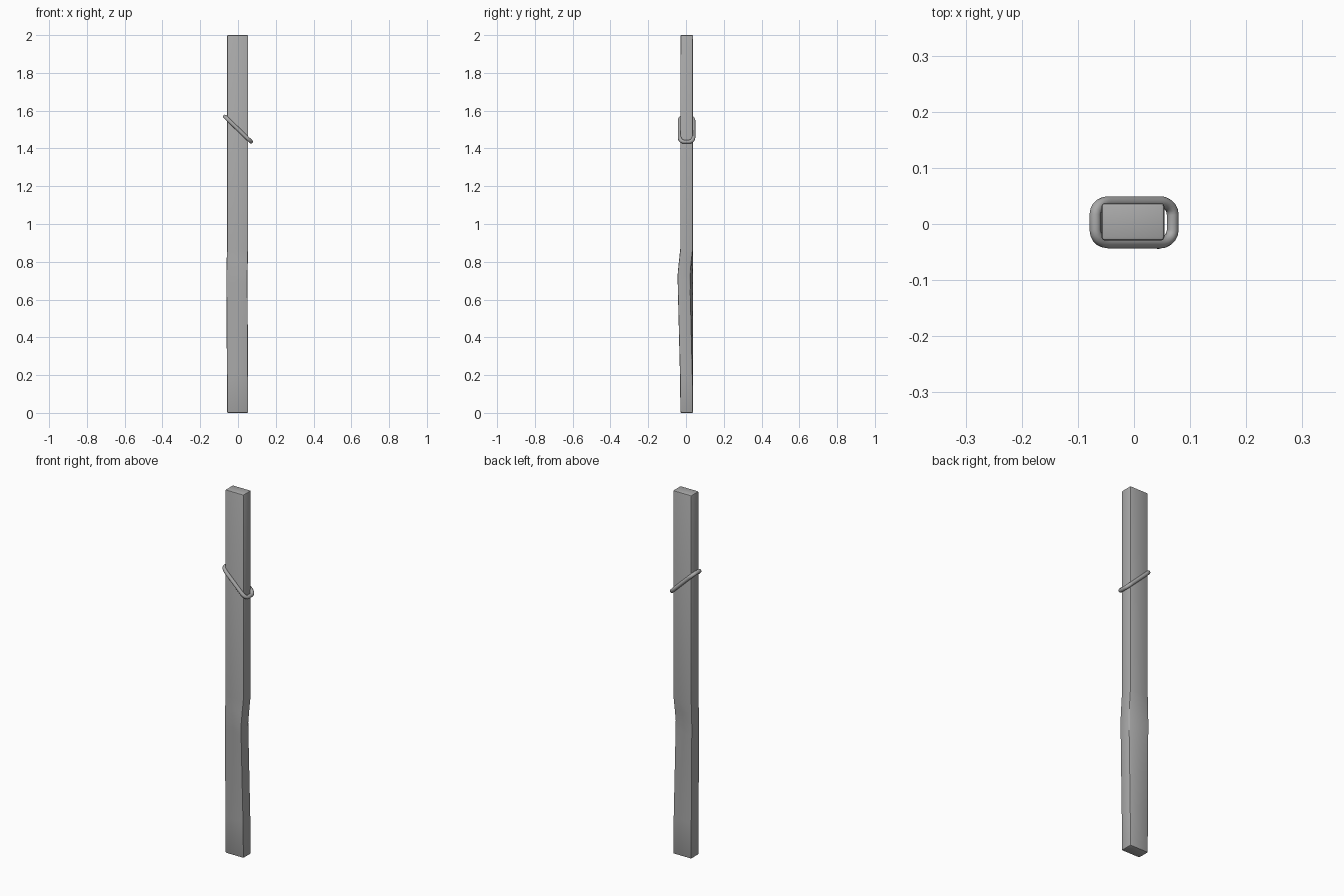
import bpy, bmesh, math

if "Cube" in bpy.data.objects:
    bpy.data.objects.remove(bpy.data.objects["Cube"])

grey = bpy.data.materials.new("mid_grey")
grey.diffuse_color = (0.4, 0.4, 0.4, 1)
grey.use_nodes = True
grey.node_tree.nodes["Principled BSDF"].inputs["Base Color"].default_value = grey.diffuse_color


def finish(obj, angle):
    obj.data.materials.append(grey)
    bpy.ops.object.select_all(action='DESELECT')
    obj.select_set(True)
    bpy.context.view_layer.objects.active = obj
    bpy.ops.object.shade_smooth_by_angle(angle=math.radians(angle))


def rounded_rect(cx, cy, hx, hy, r, steps):
    """Outline of a rounded rectangle, counter-clockwise."""
    pts = []
    for k, (sx, sy) in enumerate([(1, 1), (-1, 1), (-1, -1), (1, -1)]):
        for i in range(steps + 1):
            a = math.radians(90 * (k + i / steps))
            pts.append((cx + sx * (hx - r) + r * math.cos(a),
                        cy + sy * (hy - r) + r * math.sin(a)))
    return pts


# Post: beveled bar, its right side pushed forward at the kink
bm = bmesh.new()
bmesh.ops.create_cube(bm, size=1)
for v in bm.verts:
    v.co.x = v.co.x * 0.112 - 0.002
    v.co.y = v.co.y * 0.067 + 0.004
    v.co.z = v.co.z * 2 + 1
bmesh.ops.bevel(bm, geom=bm.edges[:], offset=0.006, segments=2,
                profile=0.5, affect='EDGES')
for z in (0.2, 0.35, 0.5, 0.62, 0.68, 0.73, 0.8, 0.87):
    bmesh.ops.bisect_plane(bm, geom=bm.verts[:] + bm.edges[:] + bm.faces[:],
                           plane_co=(0, 0, z), plane_no=(0, 0, 1))


def kink(z):
    t = (0.89 - z) / 0.17 if z > 0.72 else (z - 0.1) / 0.62
    t = max(0, min(1, t))
    return t * t * (3 - 2 * t) if z > 0.72 else t


for v in bm.verts:
    w = kink(v.co.z)
    side = max(0, min(1, (v.co.x + 0.058) / 0.112))
    v.co.y -= 0.016 * w * side
    v.co.x -= 0.004 * w
mesh = bpy.data.meshes.new("post")
bm.to_mesh(mesh)
bm.free()
post = bpy.data.objects.new("post", mesh)
bpy.context.collection.objects.link(post)
finish(post, 40)

# Loop: round cord following a tilted rounded rectangle around the post
curve = bpy.data.curves.new("loop_path", 'CURVE')
curve.dimensions = '3D'
curve.bevel_depth = 0.0105
curve.bevel_resolution = 3
path = rounded_rect(0, 0.003, 0.069, 0.036, 0.022, 5)
spline = curve.splines.new('POLY')
spline.points.add(len(path) - 1)
for p, (x, y) in zip(spline.points, path):
    p.co = (x, y, 1.502 - 0.96 * x, 1)
spline.use_cyclic_u = True
helper = bpy.data.objects.new("loop_path", curve)
bpy.context.collection.objects.link(helper)
bpy.context.view_layer.update()
ring_mesh = bpy.data.meshes.new_from_object(
    helper.evaluated_get(bpy.context.evaluated_depsgraph_get()))
bpy.data.objects.remove(helper)
ring_mesh.materials.clear()
ring = bpy.data.objects.new("cord_loop", ring_mesh)
bpy.context.collection.objects.link(ring)
finish(ring, 60)
